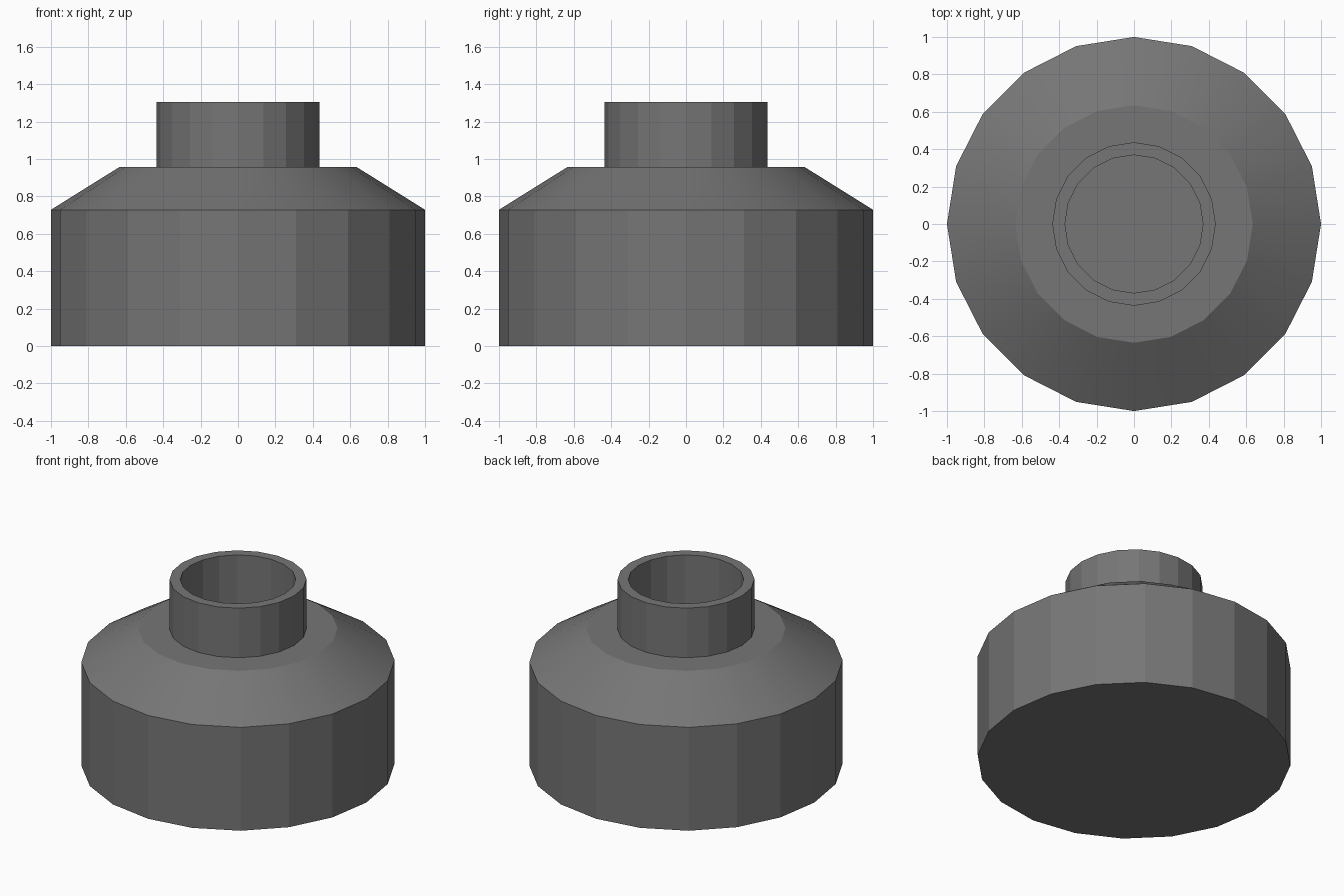
import bpy, bmesh
from math import cos, sin, pi, radians

if "Cube" in bpy.data.objects:
    bpy.data.objects.remove(bpy.data.objects["Cube"])

SIDES = 20

# Dark grey finish
dark = bpy.data.materials.new("dark_grey")
dark.diffuse_color = (0.18, 0.18, 0.18, 1)
dark.use_nodes = True
dark.node_tree.nodes["Principled BSDF"].inputs["Base Color"].default_value = dark.diffuse_color


def lathe(name, profile, cap_ends):
    """Revolve an (radius, z) profile into a low-poly object."""
    bm = bmesh.new()
    rings = []
    for r, z in profile:
        rings.append([bm.verts.new((r * cos(2 * pi * i / SIDES),
                                    r * sin(2 * pi * i / SIDES), z))
                      for i in range(SIDES)])
    for a, b in zip(rings, rings[1:]):
        for i in range(SIDES):
            j = (i + 1) % SIDES
            bm.faces.new((a[i], a[j], b[j], b[i]))
    if cap_ends:
        bm.faces.new(rings[0][::-1])
        bm.faces.new(rings[-1])
    mesh = bpy.data.meshes.new(name)
    bm.to_mesh(mesh)
    bm.free()
    mesh.materials.append(dark)
    obj = bpy.data.objects.new(name, mesh)
    bpy.context.collection.objects.link(obj)
    # Facets of the walls stay flat, the shallow shoulder becomes smooth
    bpy.ops.object.select_all(action='DESELECT')
    obj.select_set(True)
    bpy.context.view_layer.objects.active = obj
    bpy.ops.object.shade_smooth_by_angle(angle=radians(15))
    return obj


# Wide drum with sloping shoulder and flat top
lathe("jar_body", [(1.0, 0), (1.0, 0.728), (0.635, 0.956)], True)

# Open tube neck standing on the flat top
lathe("jar_neck", [(0.437, 0.956), (0.437, 1.305),
                   (0.369, 1.305), (0.369, 0.956)], False)
